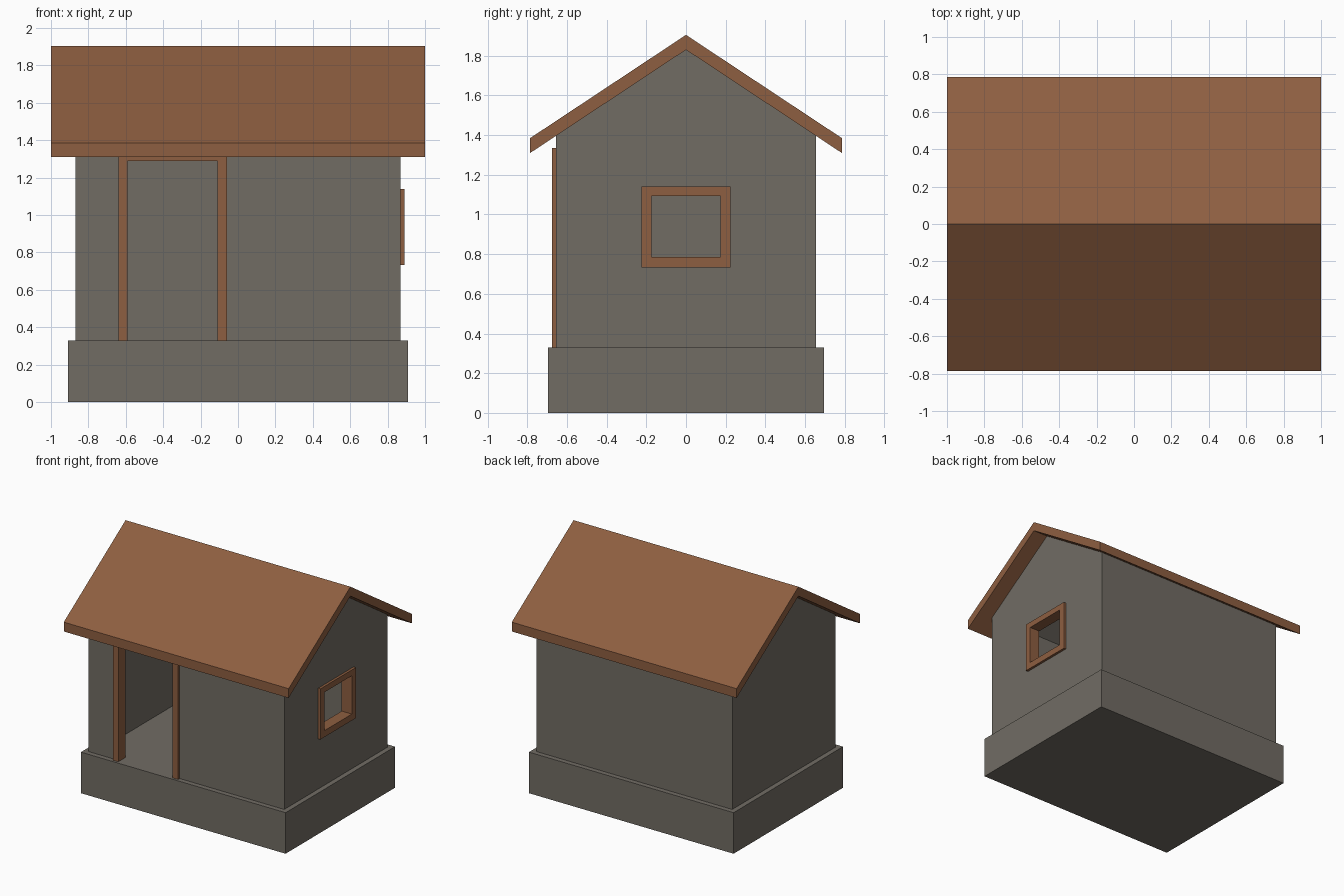
import bpy
import bmesh

default = bpy.data.objects.get("Cube")
if default:
    bpy.data.objects.remove(default, do_unlink=True)


def material(name, rgb):
    mat = bpy.data.materials.new(name)
    mat.use_nodes = True
    mat.diffuse_color = (*rgb, 1)
    mat.node_tree.nodes["Principled BSDF"].inputs["Base Color"].default_value = (*rgb, 1)
    return mat


stone = material("grey stone", (0.165, 0.15, 0.127))
wood = material("brown wood", (0.27, 0.113, 0.052))


def prism(name, mat, profile, axis, lo, hi):
    """Extrude a flat profile along x (points are y, z) or y (points are x, z)."""
    def place(p, d):
        return (d, p[0], p[1]) if axis == "x" else (p[0], d, p[1])
    bm = bmesh.new()
    face = bm.faces.new([bm.verts.new(place(p, lo)) for p in profile])
    grown = bmesh.ops.extrude_face_region(bm, geom=[face])
    offset = (hi - lo, 0, 0) if axis == "x" else (0, hi - lo, 0)
    bmesh.ops.translate(bm, vec=offset,
                        verts=[v for v in grown["geom"] if isinstance(v, bmesh.types.BMVert)])
    bmesh.ops.recalc_face_normals(bm, faces=bm.faces)
    mesh = bpy.data.meshes.new(name)
    bm.to_mesh(mesh)
    bm.free()
    mesh.materials.append(mat)
    obj = bpy.data.objects.new(name, mesh)
    bpy.context.collection.objects.link(obj)
    return obj


def rect(a0, a1, z0, z1):
    return [(a0, z0), (a1, z0), (a1, z1), (a0, z1)]


def cut(obj, cutter):
    """Subtract the cutter from the object, then discard the cutter."""
    cutter.hide_render = True
    mod = obj.modifiers.new("cut", "BOOLEAN")
    mod.operation = "DIFFERENCE"
    mod.solver = "EXACT"
    mod.object = cutter
    bpy.context.view_layer.objects.active = obj
    bpy.ops.object.modifier_apply(modifier=mod.name)
    bpy.data.objects.remove(cutter, do_unlink=True)


FLOOR, RIDGE, SLOPE = 0.33, 1.83, 0.662
WALL_X, WALL_Y, THICK, LIP = 0.87, 0.655, 0.05, 0.02


def gable(half, bottom, peak):
    eave = peak - half * SLOPE
    return [(-half, bottom), (half, bottom), (half, eave), (0, peak), (-half, eave)]


# Plinth
prism("plinth", stone, rect(-0.91, 0.91, 0, FLOOR), "y", -0.695, 0.695)

# Hollow gabled walls with a doorway and a window opening
walls = prism("walls", stone, gable(WALL_Y, FLOOR, RIDGE), "x", -WALL_X, WALL_X)
cut(walls, prism("room", stone, gable(WALL_Y - THICK, FLOOR - 0.1, RIDGE - 0.06),
                 "x", -WALL_X + THICK, WALL_X - THICK))
cut(walls, prism("doorway", stone, rect(-0.615, -0.085, FLOOR - 0.1, 1.31), "y", -0.8, -0.5))
cut(walls, prism("window_hole", stone, rect(-0.2, 0.2, 0.76, 1.115), "x", 0.7, 1))

# Door frame, open at the floor
door_frame = prism("door_frame", wood, rect(-0.64, -0.06, FLOOR, 1.335), "y",
                   -WALL_Y - LIP, -WALL_Y + THICK + LIP)
cut(door_frame, prism("door_gap", wood, rect(-0.592, -0.11, FLOOR - 0.1, 1.29), "y", -0.8, -0.5))

# Window frame
window_frame = prism("window_frame", wood, rect(-0.225, 0.225, 0.733, 1.14), "x",
                     WALL_X - THICK - LIP, WALL_X + LIP)
cut(window_frame, prism("window_gap", wood, rect(-0.175, 0.175, 0.785, 1.093), "x", 0.7, 1))

# Roof: two slopes with plumb-cut eaves
EAVE, DEPTH = 0.785, 0.075
drop = EAVE * SLOPE
prism("roof", wood,
      [(-EAVE, RIDGE - drop), (0, RIDGE), (EAVE, RIDGE - drop),
       (EAVE, RIDGE + DEPTH - drop), (0, RIDGE + DEPTH), (-EAVE, RIDGE + DEPTH - drop)],
      "x", -1, 1)
